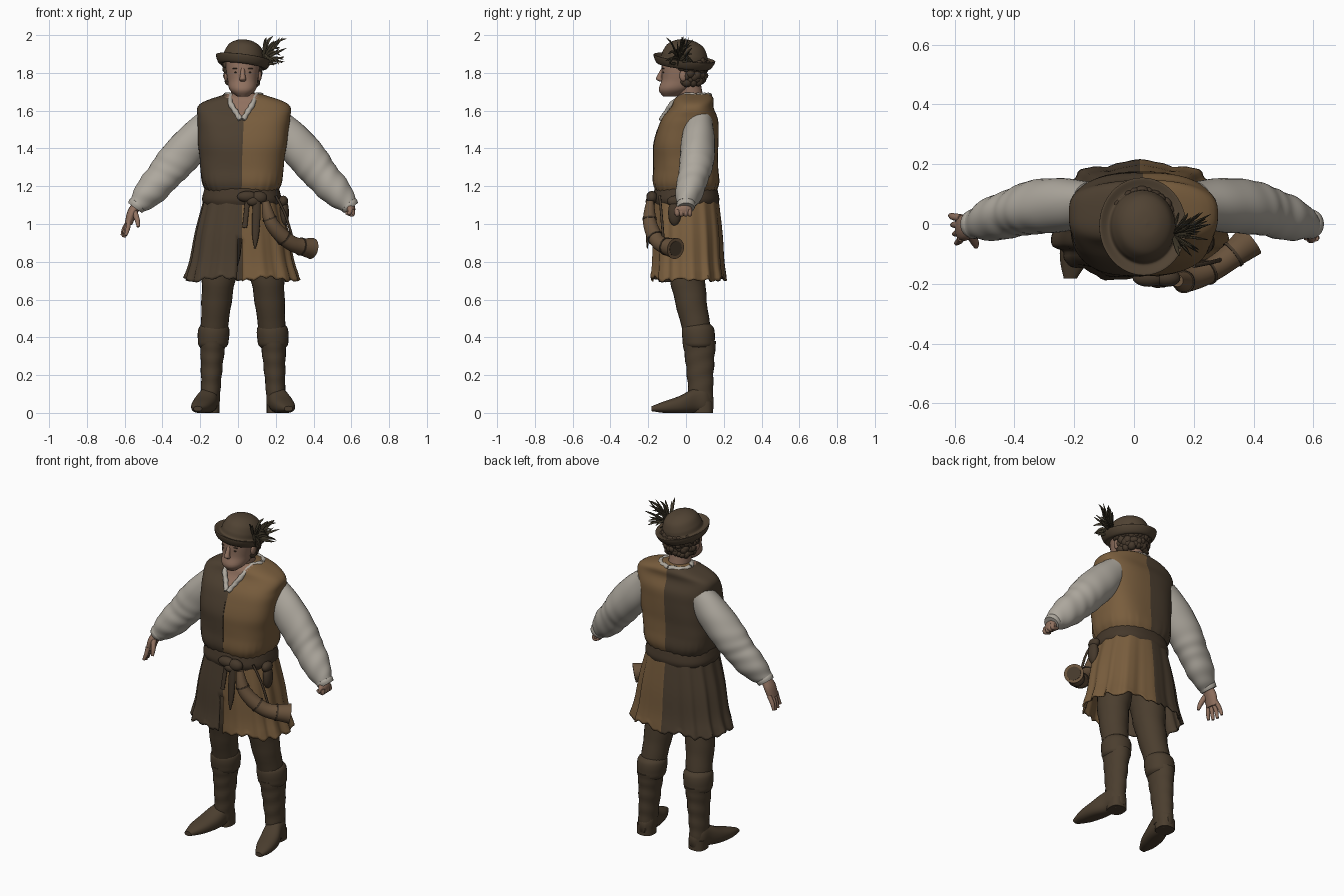
import bpy, bmesh, math, random
from math import sin, cos, pi
from mathutils import Vector, Matrix
from mathutils.bvhtree import BVHTree

random.seed(4)
cube = bpy.data.objects.get("Cube")
if cube:
    bpy.data.objects.remove(cube, do_unlink=True)


def material(name, red, green, blue):
    mat = bpy.data.materials.new(name)
    mat.use_nodes = True
    mat.diffuse_color = (red, green, blue, 1)
    shader = mat.node_tree.nodes["Principled BSDF"]
    shader.inputs["Base Color"].default_value = mat.diffuse_color
    shader.inputs["Roughness"].default_value = .9
    return mat


DARK = material("dark cloth", .073, .05, .03)
LIGHT = material("light cloth", .19, .11, .047)
LINEN = material("linen", .42, .39, .34)
SKIN = material("skin", .28, .165, .115)
HAIR = material("hair", .06, .04, .025)
HAT = material("hat felt", .08, .055, .033)
LEATHER = material("leg leather", .07, .048, .028)
BELT = material("belt leather", .06, .04, .024)
HORN = material("horn", .14, .085, .045)
FEATHER = material("feather", .05, .04, .023)


def finish(name, bm, mats, rule=None):
    bmesh.ops.recalc_face_normals(bm, faces=bm.faces[:])
    for face in bm.faces:
        face.smooth = True
        if rule:
            face.material_index = rule(face.calc_center_median())
    mesh = bpy.data.meshes.new(name)
    bm.to_mesh(mesh)
    bm.free()
    mesh.set_sharp_from_angle(angle=math.radians(50))
    for mat in mats:
        mesh.materials.append(mat)
    obj = bpy.data.objects.new(name, mesh)
    bpy.context.collection.objects.link(obj)
    return obj


def curve(keys, t):
    """Smooth value at t through evenly spaced numbers or points."""
    if isinstance(keys, (int, float)):
        return keys
    last = len(keys) - 1
    i = min(int(t * last), last - 1)
    f = t * last - i
    a, b, c, d = (keys[max(0, min(last, i + k))] for k in (-1, 0, 1, 2))
    return (b * 2 + (c - a) * f + (a * 2 - b * 5 + c * 4 - d) * f ** 2
            + (b * 3 - a - c * 3 + d) * f ** 3) * .5


def add_loft(bm, path, width, depth=1, mode="path", n=24, power=2, steps=16, fold=None, caps=True):
    """Rings along a path: half width and its depth ratio vary along the way."""
    path = [Vector(p) for p in path]
    points = [curve(path, i / steps) for i in range(steps + 1)]
    rings = []
    for i, point in enumerate(points):
        t = i / steps
        u, v = Vector((1, 0, 0)), Vector((0, 1, 0))
        if mode == "lengthwise":
            v = Vector((0, 0, 1))
        elif mode == "path":
            tangent = points[min(i + 1, steps)] - points[max(i - 1, 0)]
            u = tangent.cross(v).normalized()
            v = u.cross(tangent).normalized()
        half = max(curve(width, t), .001)
        ring = []
        for k in range(n):
            angle = 2 * pi * k / n - pi / 2
            x, y = (math.copysign(abs(w) ** (2 / power), w) for w in (cos(angle), sin(angle)))
            size = half * (fold(t, angle) if fold else 1)
            co = point + (u * x + v * y * curve(depth, t)) * size
            co.z = max(co.z, 0)
            ring.append(bm.verts.new(co))
        rings.append(ring)
    for low, high in zip(rings, rings[1:]):
        for k in range(n):
            bm.faces.new((low[k - 1], low[k], high[k], high[k - 1]))
    if caps:
        bm.faces.new(rings[0])
        bm.faces.new(rings[-1])


def loft(name, mat, path, width, depth=1, rule=None, **options):
    bm = bmesh.new()
    add_loft(bm, path, width, depth, **options)
    return finish(name, bm, mat if isinstance(mat, list) else [mat], rule)


def blobs(name, mat, specs, level=3):
    bm = bmesh.new()
    for place, size in specs:
        bmesh.ops.create_icosphere(bm, subdivisions=level, radius=1,
                                   matrix=Matrix.Translation(place) @ Matrix.Diagonal((*size, 1)))
    return finish(name, bm, [mat])


# Two-tone vest with an open neck
SEAM = .02


def vest_rule(c):
    if c.z > 1.55 and c.y < .03 and abs(c.x - SEAM) < (c.z - 1.54) * .6:
        return 2
    return 0 if c.x < SEAM else 1


def gathers(t, angle):
    return 1 + .02 * max(0, 1 - 4 * t) * sin(26 * angle) + .006 * sin(5 * angle + 9 * t)


vest = loft("vest", [DARK, LIGHT, SKIN],
            [(SEAM, 0, 1.16), (SEAM, 0, 1.29), (.025, 0, 1.42), (.03, .02, 1.56), (.03, .05, 1.69)],
            (.18, .21, .22, .225, .235, .24, .245, .235, .09),
            (.85, .83, .78, .76, .73, .68, .6, .46, .8),
            vest_rule, mode="level", n=72, power=2.8, steps=48, fold=gathers)

# Shirt collar and front seam laid on the vest surface
tree = BVHTree.FromPolygons([v.co for v in vest.data.vertices],
                            [p.vertices[:] for p in vest.data.polygons])


def on_front(x, z):
    return tree.ray_cast(Vector((x, -1, z)), Vector((0, 1, 0)))[0]


def frill(t, angle):
    return 1 + .12 * sin(60 * t + 3 * cos(angle))


for s, side in ((-1, "right"), (1, "left")):
    path = [on_front(SEAM + s * .06 * t, 1.54 + .1 * t) for t in (.1, .5, 1)]
    for turn in (-.5, 0, .5, 1):
        a = turn * pi / 2
        path.append((.028 + s * .095 * cos(a), .05 + .075 * sin(a), 1.68))
    loft(side + "_collar", LINEN, path, .014, n=12, steps=48, fold=frill)
loft("front_seam", BELT, [on_front(SEAM, 1.2 + .03 * i) for i in range(11)], .002, n=8, steps=20)


# Pleated skirt with a front slit and a ragged hem
def pleats(t, angle):
    return (1 + (.01 + .025 * t) * sin(13 * angle + 1.5 * sin(2 * angle))
            + .01 * t * sin(29 * angle))


bm = bmesh.new()
add_loft(bm, [(SEAM, 0, 1.19), (SEAM, .01, .71)], (.18, .21, .245, .27, .3), (.88, .75, .66),
         mode="level", n=120, power=2.4, steps=20, fold=pleats, caps=False)
slit = []
for face in bm.faces:
    c = face.calc_center_median()
    if c.y < -.1 and abs(c.x - .01) < (.92 - c.z) * .1:
        slit.append(face)
bmesh.ops.delete(bm, geom=slit, context="FACES")
for v in bm.verts:
    if v.co.z < .73:
        v.co.z += .009 * sin(25 * v.co.x + 4) + .008 * sin(90 * v.co.x + 50 * v.co.y)
skirt = finish("skirt", bm, [DARK, LIGHT], lambda c: 0 if c.x < SEAM else 1)
skirt.modifiers.new("cloth thickness", "SOLIDIFY").thickness = .008

# Belt, knot, hanging ends and purse
loft("belt", BELT, [(SEAM, 0, 1.1), (SEAM, 0, 1.2)], (.2, .21, .202, .192), .84,
     mode="level", n=64, power=2.4)
blobs("belt_knot", BELT, [((.05, -.18, 1.145), (.055, .03, .03)), ((.11, -.18, 1.14), (.045, .03, .034)),
                          ((.08, -.19, 1.12), (.035, .024, .026))])
loft("dagger_sheath", BELT, [(.1, -.195, 1.12), (.09, -.205, .87)], (.02, .022, .018, .004), .6)
loft("belt_strap", BELT, [(.05, -.19, 1.12), (.035, -.2, .98)], .013, .4)
blobs("hip_purse", BELT, [((.245, -.06, 1.06), (.025, .035, .07)), ((.24, -.06, 1.12), (.026, .04, .03))])

# Hunting horn with dark bands, dark mouth and cord
horn = [Vector(p) for p in ((.145, -.19, 1.12), (.18, -.19, 1), (.28, -.14, .9), (.39, -.055, .87))]
flare = (.02, .034, .04, .042, .056)
loft("horn", HORN, horn, flare, steps=32)
for t, name in ((.25, "upper"), (.55, "middle"), (.8, "lower")):
    loft("horn_" + name + "_band", BELT, [curve(horn, t), curve(horn, t + .02)],
         curve(flare, t) + .004, steps=2)
rim = horn[-1] + (horn[-1] - curve(horn, .95)).normalized() * .002
loft("horn_mouth", BELT, [curve(horn, .97), rim], .04, steps=2)
loft("horn_cord", BELT, [(.2, -.14, 1.15), (.25, -.13, 1.05), (.29, -.12, .92)], .007, n=8)


# Legs, boots, sleeves
def creases(t, angle):
    return 1 + .03 * sin(30 * t + 2 * sin(angle)) * sin(pi * t)


def wrinkles(t, angle):
    return 1 + .03 * t * sin(40 * t + 3 * sin(angle + 1)) + .02 * sin(3 * angle + 8 * t)


for s, side in ((-1, "right"), (1, "left")):
    def mirrored(*points):
        return [(.027 + s * x, y, z) for x, y, z in points]

    loft(side + "_leg", LEATHER, mirrored((.1, .02, .95), (.13, .01, .7), (.155, .06, .42)),
         (.1, .1, .088, .077, .07), 1.06, mode="level", fold=creases)
    loft(side + "_boot_cuff", LEATHER, mirrored((.154, .062, .47), (.16, .07, .34)),
         (.065, .08, .084, .082, .078, .06), 1.04, mode="level")
    loft(side + "_boot_shaft", LEATHER, mirrored((.16, .07, .38), (.175, .08, .04)),
         (.07, .06, .052, .05), 1.28, mode="level", steps=24, fold=creases)
    loft(side + "_foot", LEATHER,
         mirrored((.17, .145, .05), (.18, .07, .07), (.21, -.04, .042), (.24, -.182, .022)),
         (.02, .05, .053, .06, .052, .022), (1.5, 1.5, 1.25, .85, .65, .6),
         mode="lengthwise", power=2.4, steps=24)
    loft(side + "_heel", LEATHER, mirrored((.175, .09, 0), (.175, .09, .06)), .05, 1.05,
         mode="level", power=2.6, steps=2)
    loft(side + "_sleeve", LINEN,
         mirrored((.17, .07, 1.54), (.34, .057, 1.35), (.44, .035, 1.23), (.56, -.005, 1.1)),
         (.08, .1, .1, .09, .082, .05), .9, n=32, steps=48, fold=wrinkles)
    loft(side + "_cuff", LINEN, mirrored((.55, 0, 1.115), (.572, 0, 1.085)), (.045, .05, .045))


# Hands: open on the right, curled on the left
def hand(name, palm, finger, thumb):
    bm = bmesh.new()
    add_loft(bm, palm, (.024, .026, .02), (1.2, 1.7, 2), n=16)
    for i in range(4):
        add_loft(bm, finger(.02 - .022 * i, .06 + .01 * (i in (1, 2))), (.013, .012, .008), n=10)
    add_loft(bm, thumb, (.016, .014, .008), n=10)
    finish(name, bm, [SKIN])


hand("right_hand", [(-.53, 0, 1.11), (-.56, -.01, 1.06), (-.58, -.015, 1)],
     lambda y, reach: [(-.578, y, 1.015), (-.597 - y * .3, y * 1.2, .975), (-.608 - y * .3, y * 1.4, 1 - reach)],
     [(-.55, -.03, 1.07), (-.533, -.06, 1.02), (-.528, -.075, .985)])
hand("left_hand", [(.585, 0, 1.11), (.595, -.01, 1.08), (.595, -.015, 1.05)],
     lambda y, reach: [(.605, y, 1.075), (.605, y, 1.05), (.57, y, reach + 1)],
     [(.59, -.035, 1.09), (.595, -.05, 1.07), (.585, -.055, 1.05)])

# Neck, head and face
CX = .025
loft("neck", SKIN, [(CX, .04, 1.6), (CX, .01, 1.76)], .062, 1.05, mode="level")
loft("head", SKIN, [(CX, -.085, 1.675), (CX, -.034, 1.76), (CX, -.02, 1.845), (CX, -.01, 1.93)],
     (.03, .07, .08, .087, .09, .09, .07), 1.2, mode="level", n=32, power=2.2, steps=24)
loft("nose", SKIN, [(CX, -.12, 1.825), (CX, -.142, 1.775), (CX, -.13, 1.755)],
     (.01, .013, .018, .012), mode="level", n=16)


def pair(name, mat, x, y, z, size):
    blobs(name, mat, [((CX + s * x, y, z), size) for s in (-1, 1)])


pair("eyes", HAIR, .034, -.118, 1.803, (.012, .006, .004))
pair("eyebrows", HAIR, .035, -.119, 1.823, (.02, .006, .003))
pair("ears", SKIN, .088, -.015, 1.785, (.012, .02, .03))
blobs("mouth", HAIR, [((CX, -.124, 1.722), (.02, .004, .002))])
blobs("chin_and_lips", SKIN, [((CX, -.1, 1.69), (.024, .02, .016)), ((CX, -.118, 1.73), (.02, .01, .007)),
                              ((CX, -.116, 1.713), (.02, .01, .006))])

# Shaggy hair around the sides and back
curls = [((CX, .03, 1.82), (.094, .085, .08))]
for row in range(4):
    reach = .07 + .007 * row
    for i in range(17):
        a = -.35 + (pi + .7) * i / 16
        place = (CX + reach * cos(a), .012 + reach * sin(a), 1.76 + .03 * row + random.uniform(-.01, .01))
        curls.append((place, [random.uniform(.02, .03) for _ in range(3)]))
blobs("hair", HAIR, curls, level=2)

# Domed hat with rolled brim, tilted to one side
pivot = Vector((.028, -.01, 1.865))
tilt = (Matrix.Translation(pivot) @ Matrix.Rotation(.13, 4, "Y") @ Matrix.Rotation(-.12, 4, "X")
        @ Matrix.Translation(-pivot))
heights = (1.85, 1.835, 1.88, 1.872, 1.905, 1.945, 1.97, 1.977)
hat = loft("hat", HAT, [(pivot.x, pivot.y, z) for z in heights],
           (.08, .125, .147, .114, .105, .085, .045, 0), 1.12, mode="level", n=48, steps=42)
hat.data.transform(tilt)

# Feather plume on the hat's left side
bm = bmesh.new()
base = Vector((.128, -.035, 1.865))
for i in range(36):
    out = Vector((random.uniform(.02, .13), random.uniform(-.075, .08), random.uniform(-.03, .13)))
    droop = Vector((0, 0, random.uniform(-.01, .03)))
    add_loft(bm, [base, base + out * .55 + droop, base + out], (.003, .007, .007, .001), .6, n=6, steps=8)
finish("feather_plume", bm, [FEATHER])
